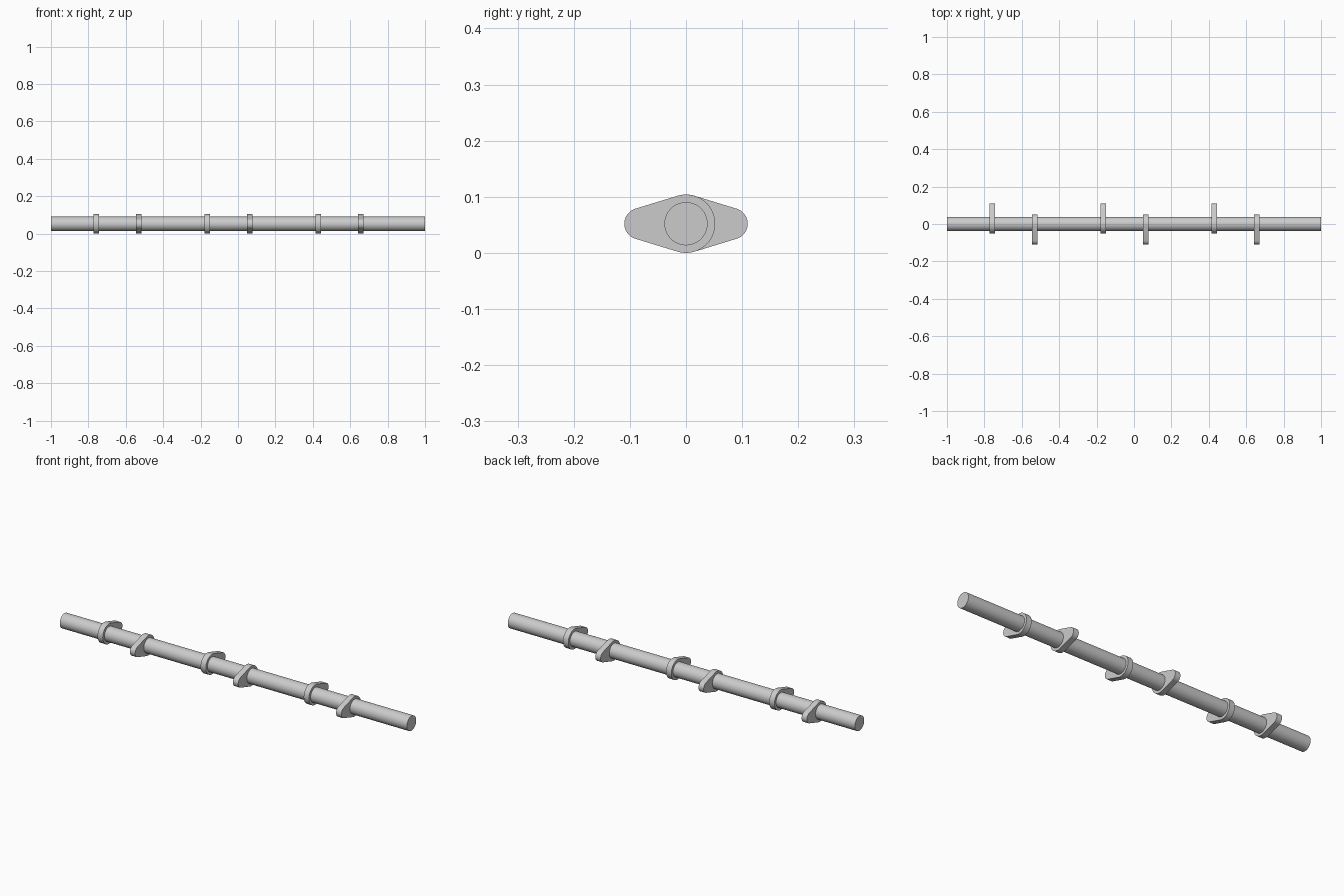
import bpy, bmesh
from math import pi, sin, cos, asin

if "Cube" in bpy.data.objects:
    bpy.data.objects.remove(bpy.data.objects["Cube"])

AXIS_Z = 0.052                   # shaft centre height
BASE_R, NOSE_R, NOSE_Y = 0.052, 0.028, 0.082
CAM_W = 0.03


def arc(cy, r, a0, a1, n):
    return [(cy + r * cos(a0 + (a1 - a0) * i / n), r * sin(a0 + (a1 - a0) * i / n))
            for i in range(n + 1)]


def extrude_x(name, profile, x, width):
    """Extrude a closed (y, z) profile along x, centred on x."""
    bm = bmesh.new()
    face = bm.faces.new([bm.verts.new((-width / 2, y, z)) for y, z in profile])
    top = bmesh.ops.extrude_face_region(bm, geom=[face])
    verts = [v for v in top["geom"] if isinstance(v, bmesh.types.BMVert)]
    bmesh.ops.translate(bm, vec=(width, 0, 0), verts=verts)
    bmesh.ops.recalc_face_normals(bm, faces=bm.faces)
    mesh = bpy.data.meshes.new(name)
    bm.to_mesh(mesh)
    bm.free()
    obj = bpy.data.objects.new(name, mesh)
    obj.location = (x, 0, AXIS_Z)
    bpy.context.collection.objects.link(obj)
    bpy.ops.object.select_all(action='DESELECT')
    obj.select_set(True)
    bpy.context.view_layer.objects.active = obj
    bpy.ops.object.shade_smooth_by_angle(angle=pi / 6)


# Long round shaft
extrude_x("shaft", arc(0, 0.0385, 0, 2 * pi, 64)[:-1], 0, 2.0)

# Cam outline: base circle joined to a smaller nose circle by tangent flanks
t = pi / 2 - asin((BASE_R - NOSE_R) / NOSE_Y)
lobe = arc(NOSE_Y, NOSE_R, -t, t, 24) + arc(0, BASE_R, t, 2 * pi - t, 40)

# Three pairs of cams, pointing back then front
for i in range(3):
    x = -0.758 + 0.594 * i
    extrude_x(f"cam_back_{i + 1}", lobe, x, CAM_W)
    extrude_x(f"cam_front_{i + 1}", [(-y, z) for y, z in lobe], x + 0.227, CAM_W)
